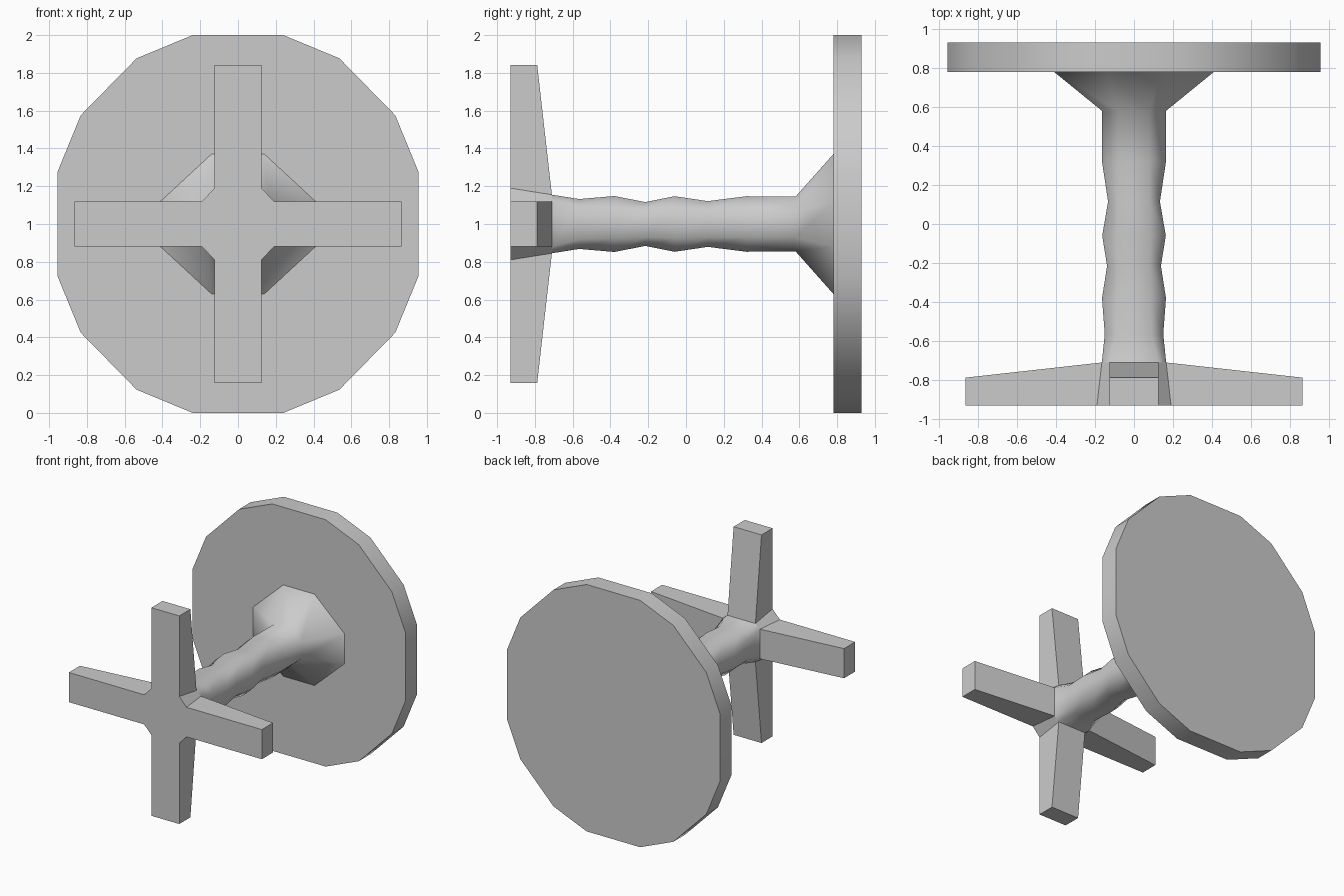
import bpy, bmesh

if "Cube" in bpy.data.objects:
    bpy.data.objects.remove(bpy.data.objects["Cube"])

ZC = 1.0


def finish(bm, name):
    bmesh.ops.recalc_face_normals(bm, faces=bm.faces)
    me = bpy.data.meshes.new(name)
    bm.to_mesh(me)
    bm.free()
    ob = bpy.data.objects.new(name, me)
    bpy.context.collection.objects.link(ob)
    return ob


def octagon(bm, y, w, b, h, a):
    """Ring with side edges at x=+-w (half length b) and top edges at z=+-h (half length a)."""
    pts = [(w, -b), (w, b), (a, h), (-a, h), (-w, b), (-w, -b), (-a, -h), (a, -h)]
    return [bm.verts.new((x, y, ZC + z)) for x, z in pts]


# Stem with hub and flare: y, half width, side half edge, half height, top half edge
rings = [
    (-.93, .19, .12, .19, .125), (-.71, .165, .12, .155, .125),
    (-.565, .15, .08, .132, .09), (-.38, .164, .075, .148, .085),
    (-.215, .138, .07, .116, .08), (-.06, .163, .075, .147, .085),
    (.115, .133, .07, .121, .08), (.32, .164, .07, .147, .08),
    (.58, .164, .07, .145, .08), (.78, .41, .12, .37, .14),
]
bm = bmesh.new()
loops = [octagon(bm, *r) for r in rings]
hub_sides = []
for k in range(len(loops) - 1):
    p, q = loops[k], loops[k + 1]
    for i in range(8):
        j = (i + 1) % 8
        f = bm.faces.new((p[i], p[j], q[j], q[i]))
        f.smooth = k > 0
        if k == 0 and i % 2 == 0:
            hub_sides.append(f)
bm.faces.new(loops[0])
for i in range(8):
    bm.edges.get((loops[1][i], loops[1][(i + 1) % 8])).smooth = False

# Four tapered handle arms pulled out of the hub
for f in bmesh.ops.extrude_discrete_faces(bm, faces=hub_sides)["faces"]:
    c = f.calc_center_median()
    for v in f.verts:
        if abs(c.x) > .1:
            v.co.x = .865 if c.x > 0 else -.865
        else:
            v.co.z = ZC + (.843 if c.z > ZC else -.843)
        v.co.y = -.93 if v.co.y < -.8 else -.788
finish(bm, "cross_handle_stem")

# Round back plate, sixteen sides
quarter = [(.955, .277), (.833, .575), (.537, .877), (.24, 1.0)]
outline = quarter + [(-x, z) for x, z in reversed(quarter)]
outline += [(-x, -z) for x, z in outline]
bm = bmesh.new()
front = [bm.verts.new((x, .78, ZC + z)) for x, z in outline]
back = [bm.verts.new((x, .93, ZC + z)) for x, z in outline]
bm.faces.new(front)
bm.faces.new(back)
for rim in (front, back):
    for i in range(16):
        bm.edges.get((rim[i], rim[(i + 1) % 16])).smooth = False
for i in range(16):
    j = (i + 1) % 16
    bm.faces.new((front[i], front[j], back[j], back[i])).smooth = True
finish(bm, "back_plate")
